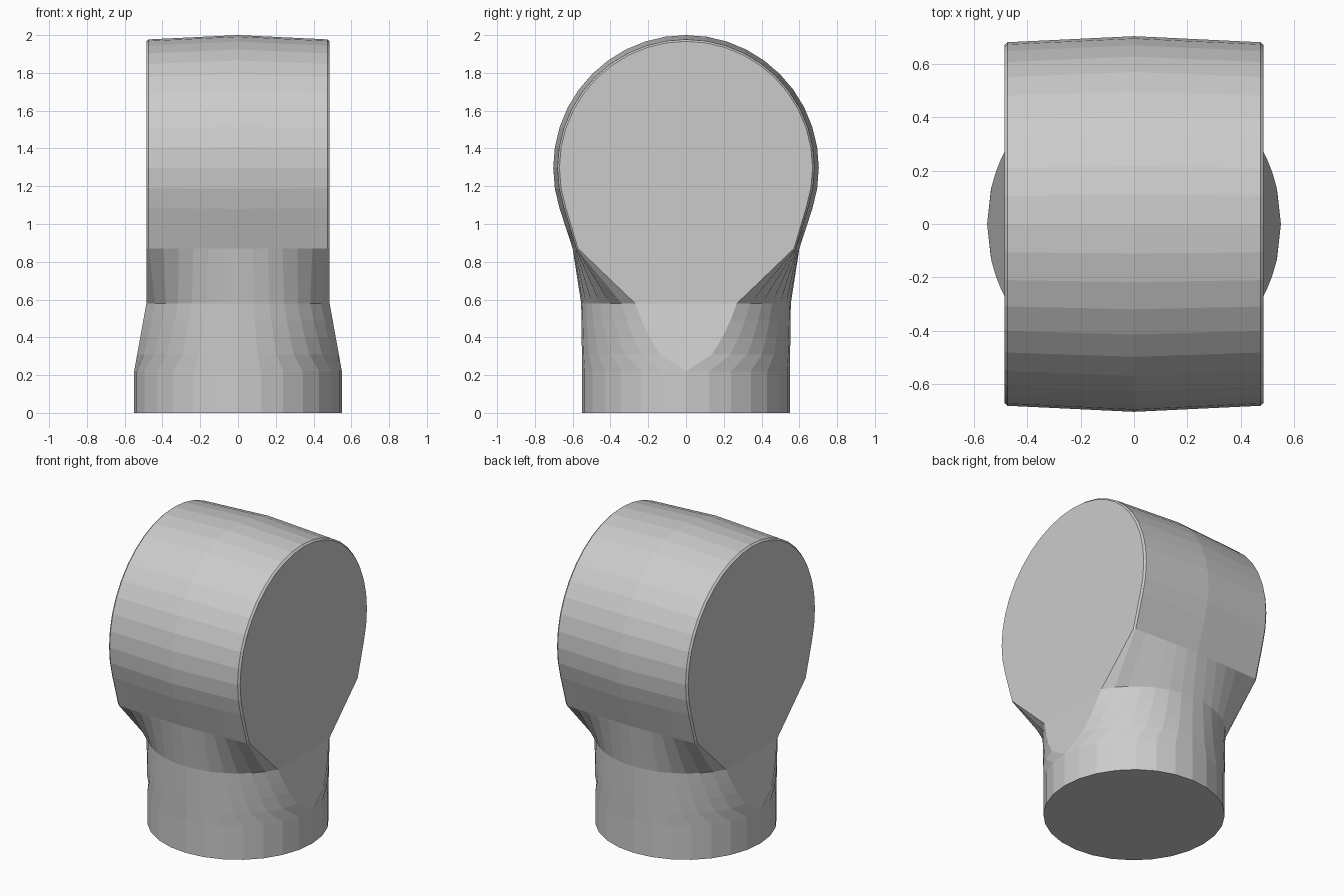
import bpy, bmesh
from math import sin, cos, asin, radians

if "Cube" in bpy.data.objects:
    bpy.data.objects.remove(bpy.data.objects["Cube"])

K = 14            # columns across the width
ARC = 24          # facets around the drum
HALF = 0.485      # half width of the drum
R, CZ = 0.703, 1.297

def stem_row(z, limit, r):
    """One front half of the round stem, clipped by the slanted side planes."""
    a = asin(min(1.0, limit / r))
    angles = [-a + 2 * a * j / K for j in range(K + 1)]
    return [(r * sin(t), -r * cos(t), z) for t in angles]

def drum_columns():
    """x position and radius scale per column: slight crown and eased rims."""
    inner = [-0.473 + 0.946 * j / (K - 2) for j in range(K - 1)]
    cols = [(x, 1 - 0.033 * abs(x) / HALF) for x in inner]
    return [(-HALF, 0.953)] + cols + [(HALF, 0.953)]

# Stem: round foot flattening towards the drum
stem = [stem_row(0, 0.55, 0.55), stem_row(0.22, 0.55, 0.55)]
for k in range(1, 5):
    f = k / 4
    stem.append(stem_row(0.22 + 0.36 * f, 0.55 - 0.065 * f, 0.55 + 0.005 * f))

# Neck edge and drum arc
cols = drum_columns()
neck = [(x, -0.60 * s, 0.87) for x, s in cols]
drum = []
for i in range(ARC + 1):
    t = radians(198 - 216 * i / ARC)
    drum.append([(x, R * s * cos(t), CZ + R * s * sin(t)) for x, s in cols])

# One continuous skin: up the front, over the drum, down the back
front = stem + [neck]
back = [[(x, -y, z) for x, y, z in row] for row in reversed(front)]
rows = front + drum + back

bm = bmesh.new()
grid = [[bm.verts.new(p) for p in row] for row in rows]
M = len(grid)
for i in range(M - 1):
    for j in range(K):
        bm.faces.new((grid[i][j], grid[i][j + 1], grid[i + 1][j + 1], grid[i + 1][j]))

# Flat side faces
for j in (0, K):
    for i in range(M // 2):
        loop = [grid[i][j], grid[i + 1][j], grid[M - 2 - i][j], grid[M - 1 - i][j]]
        loop = list(dict.fromkeys(loop))
        if len(loop) > 2:
            bm.faces.new(loop)

# Underside
for j in range(K):
    bm.faces.new((grid[0][j], grid[M - 1][j], grid[M - 1][j + 1], grid[0][j + 1]))

bmesh.ops.remove_doubles(bm, verts=bm.verts, dist=0.0005)
bmesh.ops.recalc_face_normals(bm, faces=bm.faces)
mesh = bpy.data.meshes.new("drum_head_on_stem")
bm.to_mesh(mesh)
bm.free()
obj = bpy.data.objects.new("drum_head_on_stem", mesh)
bpy.context.collection.objects.link(obj)
